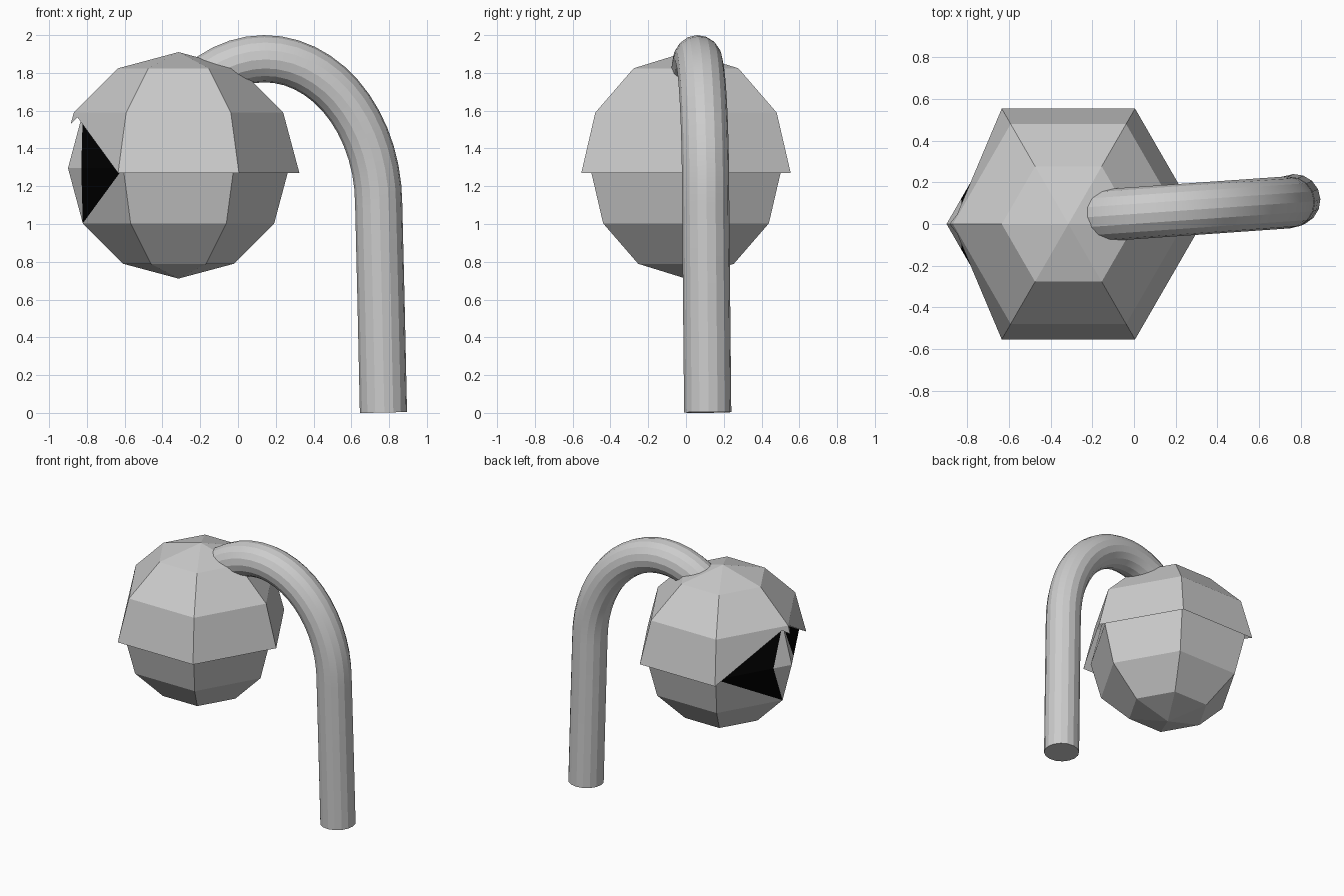
import bpy
import bmesh
from math import sin, cos, pi, radians

if "Cube" in bpy.data.objects:
    bpy.data.objects.remove(bpy.data.objects["Cube"])

CX = -0.315   # bulb axis


def ring_point(radius, zc, col, row):
    """Point on a six-column sphere; row 0 = equator, +-3 = poles."""
    a, e = radians(60 * col), radians(30 * row)
    return (CX + radius * cos(e) * cos(a), radius * cos(e) * sin(a), zc + radius * sin(e))


def build(name, faces, mats=()):
    """Mesh from (points, material index) faces, welded together."""
    bm = bmesh.new()
    for pts, mat in faces:
        f = bm.faces.new([bm.verts.new(p) for p in pts])
        f.material_index = mat
    bmesh.ops.remove_doubles(bm, verts=bm.verts, dist=0.0005)
    bmesh.ops.recalc_face_normals(bm, faces=bm.faces)
    me = bpy.data.meshes.new(name)
    bm.to_mesh(me)
    bm.free()
    ob = bpy.data.objects.new(name, me)
    bpy.context.collection.objects.link(ob)
    for m in mats:
        me.materials.append(m)
    return ob


def lerp(a, b, t):
    return tuple(p + (q - p) * t for p, q in zip(a, b))


grey = bpy.data.materials.new("grey")
grey.diffuse_color = (0.8, 0.8, 0.8, 1)
grey.use_nodes = True
grey.node_tree.nodes["Principled BSDF"].inputs["Base Color"].default_value = grey.diffuse_color
black = bpy.data.materials.new("black")
black.diffuse_color = (0.0, 0.0, 0.0, 1)
black.use_nodes = True
black.node_tree.nodes["Principled BSDF"].inputs["Base Color"].default_value = black.diffuse_color

# Inner bulb: six by six sphere, black wedges either side of the left corner
S = lambda c, r: ring_point(0.585, 1.296, c, r)
faces = []
for c in range(6):
    for r in range(-3, 3):
        if r in (-1, 0) and c in (2, 3):
            side = 2 if c == 2 else 4
            up = 1 if r == 0 else -1
            mid = lerp(S(3, 0), S(side, 0), 0.24)
            faces += [([S(3, 0), mid, S(3, up)], 0),
                      ([mid, S(side, 0), S(3, up)], 1),
                      ([S(side, 0), S(side, up), S(3, up)], 0)]
        elif r == -3:
            faces.append(([S(c, -3), S(c + 1, -2), S(c, -2)], 0))
        elif r == 2:
            faces.append(([S(c, 2), S(c + 1, 2), S(c, 3)], 0))
        else:
            faces.append(([S(c, r), S(c + 1, r), S(c + 1, r + 1), S(c, r + 1)], 0))
build("inner_bulb", faces, (grey, black))

# Outer hood: open half sphere with the left corner cut away
H = lambda c, r: ring_point(0.64, 1.27, c, r)
faces = []
tip = lerp(H(3, 1), H(3, 0), 0.19)
for c in range(6):
    faces.append(([H(c, 2), H(c + 1, 2), H(c, 3)], 0))
    faces.append(([H(c, 1), H(c + 1, 1), H(c + 1, 2), H(c, 2)], 0))
    if c in (2, 3):
        side = 2 if c == 2 else 4
        notch = lerp(lerp(H(3, 1), H(3, 0), 0.08), lerp(H(side, 1), H(side, 0), 0.08), 0.095)
        faces.append(([H(side, 0), H(side, 1), H(3, 1), tip, notch], 0))
    else:
        faces.append(([H(c, 0), H(c + 1, 0), H(c + 1, 1), H(c, 1)], 0))
build("hood", faces, (grey,))

# Stem: straight foot, then an elliptical bend into the bulb
path = [(0.77, 0.115, 0.003), (0.757, 0.109, 0.6)]
for i in range(19):
    t = radians(125) * i / 18
    x = 0.14 + 0.605 * cos(t)
    path.append((x, 0.052 + 0.07 * x, 1.1 + 0.775 * sin(t)))
cu = bpy.data.curves.new("stem", 'CURVE')
cu.dimensions = '3D'
cu.bevel_depth = 0.125
cu.bevel_resolution = 6
cu.use_fill_caps = True
sp = cu.splines.new('POLY')
sp.points.add(len(path) - 1)
for p, co in zip(sp.points, path):
    p.co = (*co, 1)
stem = bpy.data.objects.new("stem", cu)
bpy.context.collection.objects.link(stem)
bpy.context.view_layer.objects.active = stem
stem.select_set(True)
bpy.ops.object.convert(target='MESH')
bpy.ops.object.shade_smooth_by_angle(angle=radians(15))
